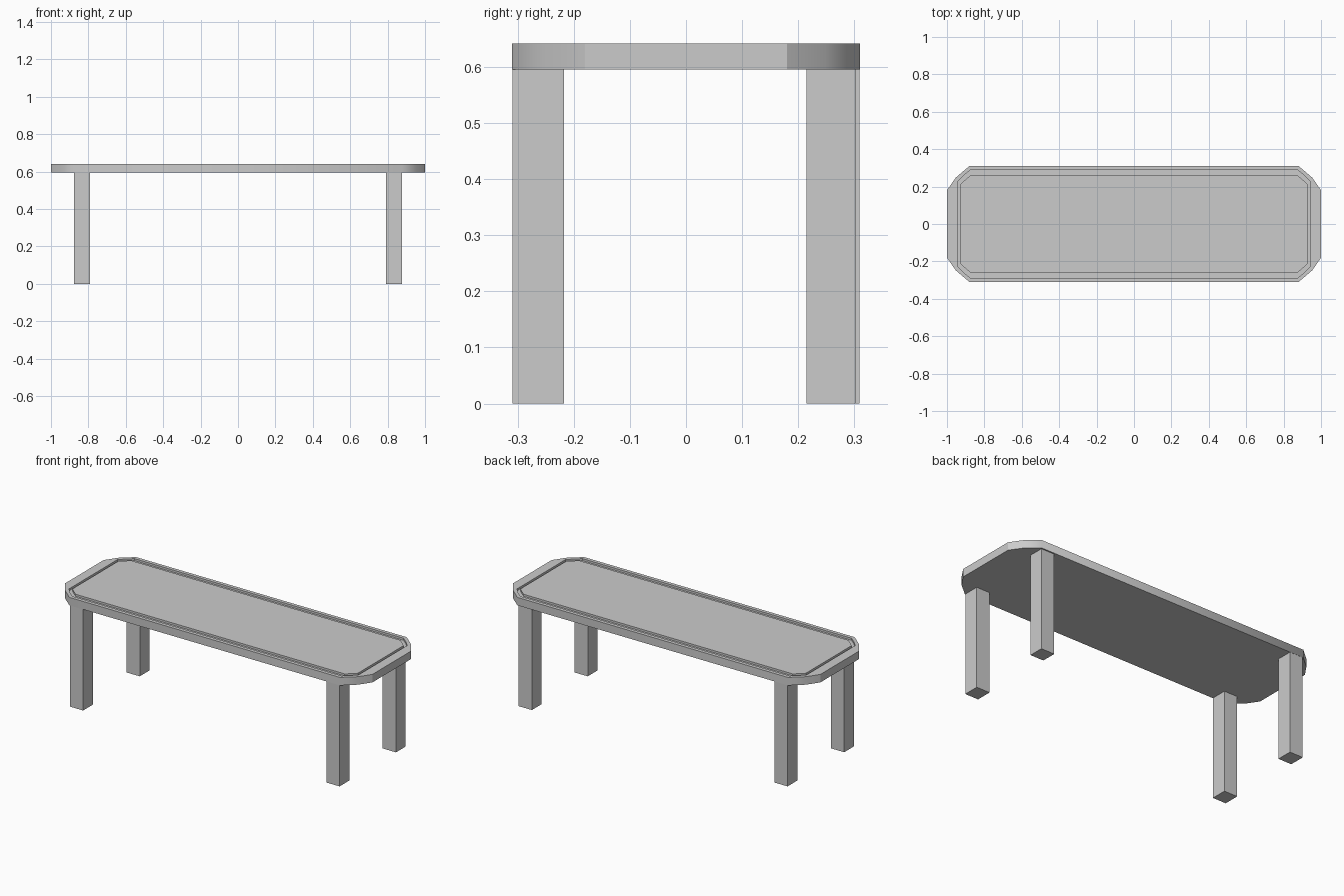
import bpy, bmesh

if "Cube" in bpy.data.objects:
    bpy.data.objects.remove(bpy.data.objects["Cube"])

Z0, Z1, GROOVE = 0.595, 0.642, 0.63


def ring(bm, corner, z):
    # Mirror one corner's points (end -> side) into a full counter-clockwise loop
    back = corner[::-1]
    pts = list(corner)
    pts += [(-x, y) for x, y in back]
    pts += [(-x, -y) for x, y in corner]
    pts += [(x, -y) for x, y in back]
    return [bm.verts.new((x, y, z)) for x, y in pts]


def finish(bm, name):
    bmesh.ops.recalc_face_normals(bm, faces=bm.faces)
    mesh = bpy.data.meshes.new(name)
    bm.to_mesh(mesh)
    bm.free()
    obj = bpy.data.objects.new(name, mesh)
    bpy.context.collection.objects.link(obj)
    return obj


# Table top: clipped-corner slab with an inlaid groove
outer = [(1.0, 0.18), (0.953, 0.248), (0.88, 0.31)]
groove_out = [(0.943, 0.225), (0.913, 0.257), (0.875, 0.289)]
groove_in = [(0.928, 0.212), (0.904, 0.235), (0.875, 0.259)]
levels = [(outer, Z0), (outer, Z1), (groove_out, Z1),
          (groove_out, GROOVE), (groove_in, GROOVE), (groove_in, Z1)]
bm = bmesh.new()
rings = [ring(bm, c, z) for c, z in levels]
for a, b in zip(rings, rings[1:]):
    for i in range(len(a)):
        j = (i + 1) % len(a)
        bm.faces.new((a[i], a[j], b[j], b[i]))
bm.faces.new(rings[0][::-1])
bm.faces.new(rings[-1])

# Rounded corners shade smoothly; every other edge stays crisp
for f in bm.faces:
    f.smooth = True
for e in bm.edges:
    p, q = e.verts[0].co, e.verts[1].co
    on_corner = (p - q).xy.length < 1e-5 and abs(p.x) < 0.99 and abs(p.y) > 0.24
    e.smooth = on_corner and {e.verts[0], e.verts[1]} <= set(rings[0] + rings[1])
finish(bm, "table_top")

# Legs: square posts flush with the long sides
for sx, side in ((-1, "left"), (1, "right")):
    for sy, end in ((-1, "front"), (1, "back")):
        y0, y1 = (0.215, 0.302) if sx > 0 and sy > 0 else (0.217, 0.309)
        bm = bmesh.new()
        bmesh.ops.create_cube(bm, size=1)
        bmesh.ops.scale(bm, vec=(0.086, y1 - y0, Z0), verts=bm.verts)
        bmesh.ops.translate(bm, vec=(sx * 0.834, sy * (y0 + y1) / 2, Z0 / 2), verts=bm.verts)
        finish(bm, f"{end}_{side}_leg")
